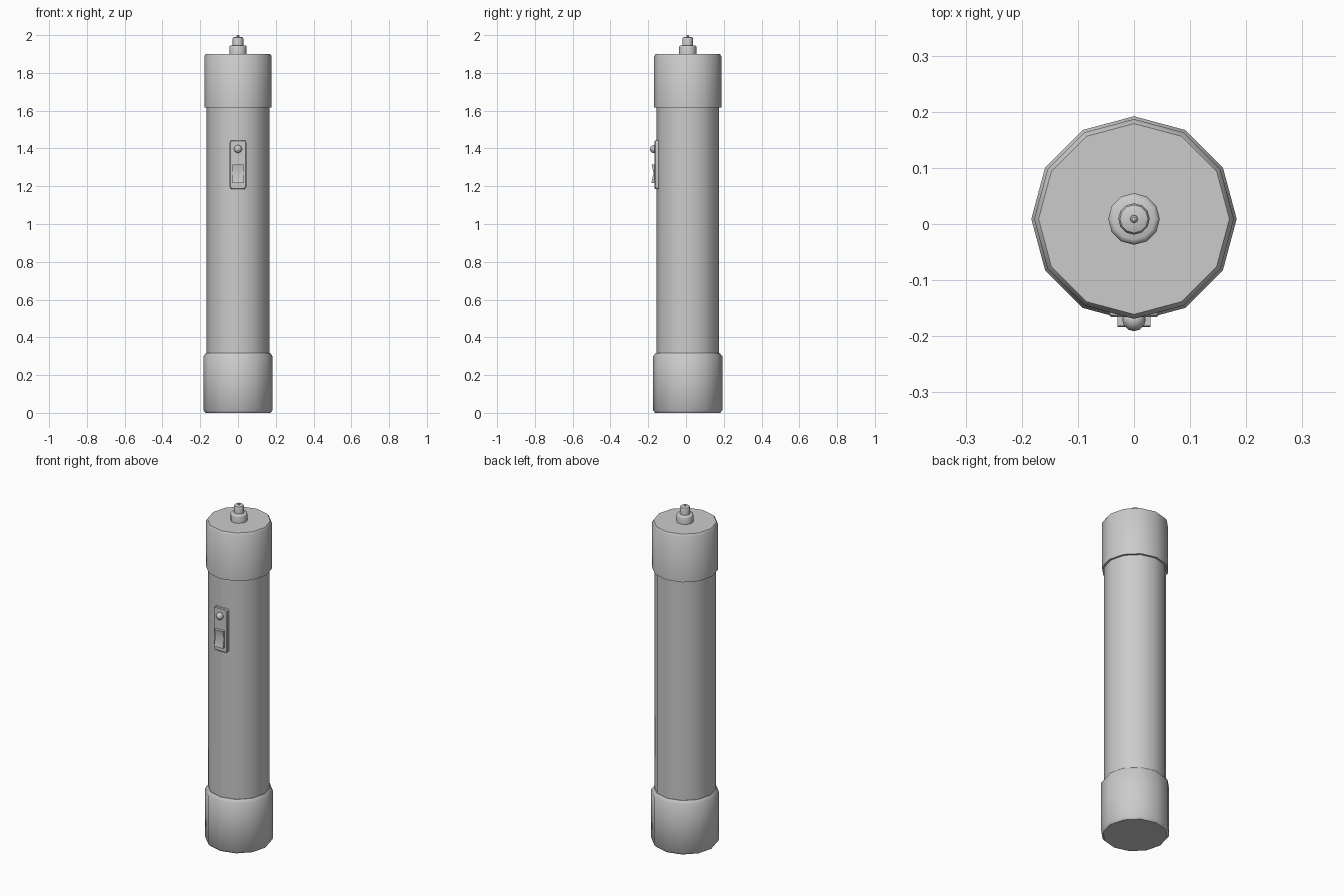
import bpy, bmesh
from math import cos, sin, pi, radians

cube = bpy.data.objects.get("Cube")
if cube:
    bpy.data.objects.remove(cube, do_unlink=True)

AXIS_Y = 0.009  # tube axis, offset because the switch sticks out in front

grey = bpy.data.materials.new("plain_grey")
grey.use_nodes = True
grey.diffuse_color = (0.6, 0.6, 0.6, 1)
grey.node_tree.nodes["Principled BSDF"].inputs["Base Color"].default_value = (0.6, 0.6, 0.6, 1)


def finish(name, bm):
    """Turn a bmesh into a shaded, coloured object."""
    bmesh.ops.recalc_face_normals(bm, faces=bm.faces)
    mesh = bpy.data.meshes.new(name)
    bm.to_mesh(mesh)
    bm.free()
    mesh.materials.append(grey)
    obj = bpy.data.objects.new(name, mesh)
    bpy.context.collection.objects.link(obj)
    bpy.ops.object.select_all(action="DESELECT")
    obj.select_set(True)
    bpy.context.view_layer.objects.active = obj
    bpy.ops.object.shade_smooth_by_angle(angle=radians(38))
    return obj


def turned(name, profile, sides=12):
    """Closed solid turned round the tube axis from (radius, height) points."""
    bm = bmesh.new()
    rings = []
    for r, z in profile:
        rings.append([bm.verts.new((r * cos(2 * pi * i / sides),
                                    AXIS_Y + r * sin(2 * pi * i / sides), z))
                      for i in range(sides)])
    for low, high in zip(rings, rings[1:]):
        for i in range(sides):
            j = (i + 1) % sides
            bm.faces.new((low[i], low[j], high[j], high[i]))
    bm.faces.new(rings[0])
    bm.faces.new(rings[-1])
    return finish(name, bm)


def extruded(name, outline, offset):
    """Solid made by pushing a flat outline along an offset."""
    bm = bmesh.new()
    face = bm.faces.new([bm.verts.new(p) for p in outline])
    moved = bmesh.ops.extrude_face_region(bm, geom=[face], use_keep_orig=True)
    verts = [v for v in moved["geom"] if isinstance(v, bmesh.types.BMVert)]
    bmesh.ops.translate(bm, verts=verts, vec=offset)
    return finish(name, bm)


# Tube and end caps
turned("body_tube", [(0.166, 0.28), (0.166, 1.64)])
turned("bottom_cap", [(0.172, 0), (0.183, 0.014), (0.183, 0.3), (0.169, 0.318)])
turned("top_cap", [(0.178, 1.618), (0.178, 1.888), (0.17, 1.9)])

# Bulb on the top
turned("bulb_collar", [(0.046, 1.89), (0.046, 1.937), (0.043, 1.943), (0.037, 1.946)])
turned("bulb", [(0.028, 1.94), (0.028, 1.981), (0.025, 1.988), (0.018, 1.991)])
turned("bulb_contact", [(0.007, 1.985), (0.007, 1.997), (0.004, 2.0)], 8)

# Switch plate with rounded corners
corner, half_w, half_h, mid_z = 0.012, 0.044, 0.129, 1.314
outline = []
for k, (sx, sz) in enumerate([(1, 1), (-1, 1), (-1, -1), (1, -1)]):
    for step in range(4):
        a = (k + step / 3) * pi / 2
        outline.append((sx * (half_w - corner) + corner * cos(a), -0.14,
                        mid_z + sz * (half_h - corner) + corner * sin(a)))
plate = extruded("switch_plate", outline, (0, -0.026, 0))
bevel = plate.modifiers.new("soft_rim", "BEVEL")
bevel.width = 0.004
bevel.limit_method = "ANGLE"
bevel.angle_limit = radians(60)

# Rocker with a hollowed front, pushed sideways across the plate
side = [(-0.15, 1.216), (-0.184, 1.216), (-0.172, 1.268), (-0.182, 1.316), (-0.15, 1.316)]
extruded("rocker_switch", [(-0.029, y, z) for y, z in side], (0.058, 0, 0))

# Round push button
bm = bmesh.new()
bmesh.ops.create_uvsphere(bm, u_segments=12, v_segments=8, radius=0.021)
bmesh.ops.translate(bm, verts=bm.verts, vec=(0, -0.17, 1.397))
finish("push_button", bm)
